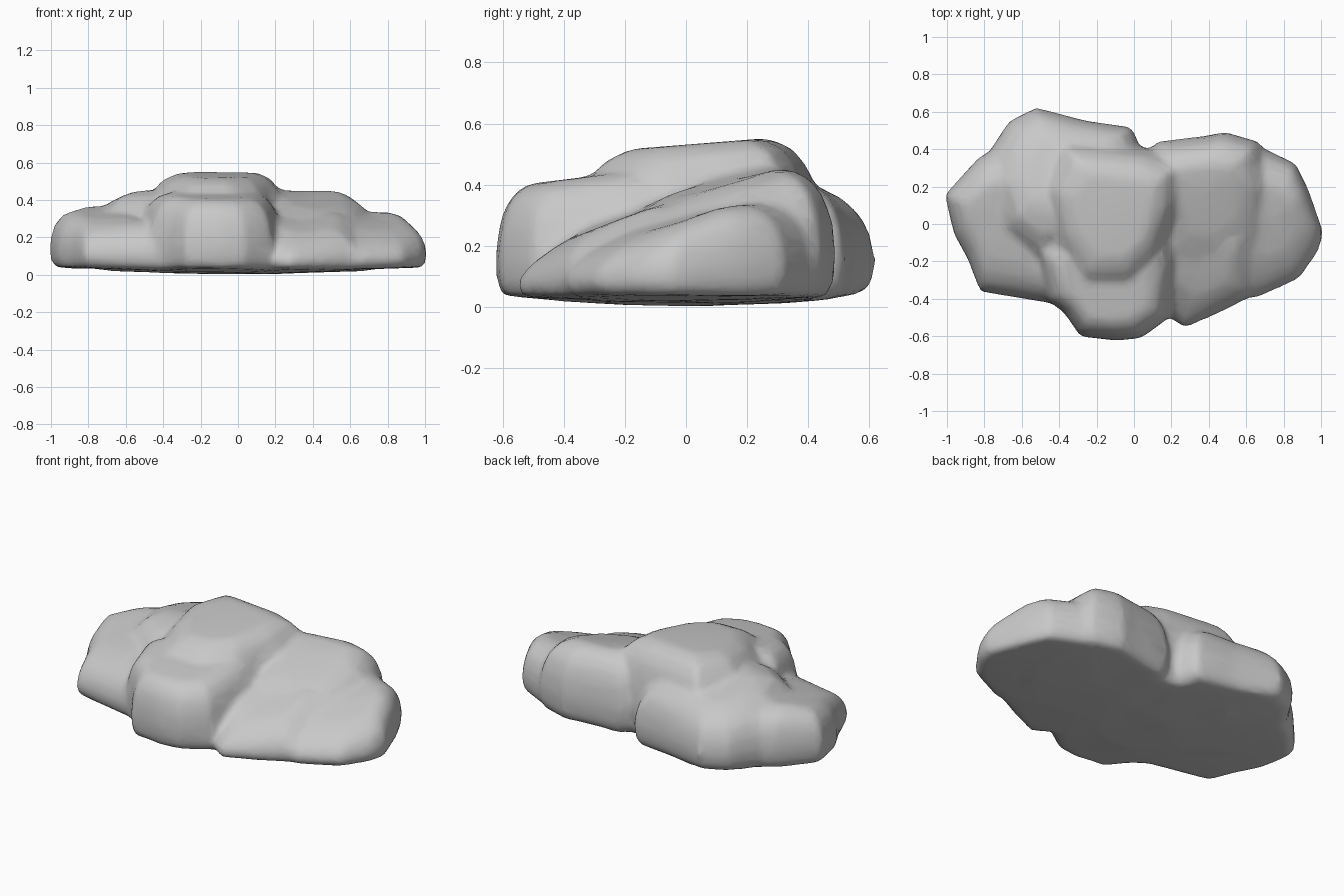
import bpy
import bmesh
from mathutils import Vector

cube = bpy.data.objects.get("Cube")
if cube:
    bpy.data.objects.remove(cube, do_unlink=True)

# Ring profile shared by every lump: fraction of height, inset of outline
PROFILE = [(0, .1), (.12, .02), (.35, 0), (.6, .04), (.8, .13), (.93, .28), (1, .5)]
SWELL = .014


def add_lump(bm, outline, height, lean, roundness=1):
    """Loft a rounded boulder from its plan outline; the top leans along x and y."""
    pts = [Vector(p) for p in outline]
    centre = sum(pts, Vector((0, 0))) / len(pts)
    pts = [p + (p - centre).normalized() * SWELL for p in pts]
    rings = []
    for level, inset in PROFILE:
        ring = []
        for p in pts:
            q = centre + (p - centre) * (1 - inset * roundness)
            top = height + min(Vector(lean).dot(q - centre), .03)
            belly = (.04 * q.x ** 2 + .1 * q.y ** 2) * (1 - level)
            ring.append(bm.verts.new((q.x, q.y, top * level + belly)))
        rings.append(ring)
    count = len(pts)
    for low, high in zip(rings, rings[1:]):
        for i in range(count):
            j = (i + 1) % count
            bm.faces.new((low[i], low[j], high[j], high[i]))
    for cap in (rings[0], rings[-1]):
        hub = bm.verts.new(sum((v.co for v in cap), Vector()) / count)
        for i in range(count):
            bm.faces.new((cap[i], cap[(i + 1) % count], hub))


# Plan outline of each lump
crown = [(-.28, -.36), (-.02, -.36), (.14, -.2), (.25, .1), (.26, .33),
         (.08, .39), (-.38, .44), (-.5, .2), (-.44, -.1)]
front_lump = [(-.36, -.47), (-.28, -.59), (-.1, -.61), (.03, -.6), (.17, -.5),
              (.22, -.2), (.2, .1), (-.3, .1), (-.52, -.15), (-.45, -.4)]
back_lump = [(-.75, .4), (-.66, .54), (-.52, .61), (-.26, .54), (-.02, .51),
             (.05, .33), (0, 0), (-.5, -.2), (-.7, -.05), (-.78, .2)]
right_lump = [(-1, .15), (-.83, .34), (-.7, .42), (-.4, .3), (-.42, -.42),
              (-.82, -.35), (-.88, -.18), (-.95, -.05)]
left_lump = [(.07, .33), (.13, .43), (.4, .46), (.48, .48), (.66, .43), (.74, .2),
             (.7, -.12), (.45, -.3), (.17, -.25), (.1, 0)]
left_spur = [(.1, -.4), (.27, -.55), (.46, -.46), (.62, -.38), (.7, 0), (.3, .2), (.1, 0)]
left_end = [(.6, .44), (.76, .36), (.86, .31), (.92, .18), (1, -.04),
            (.98, -.13), (.88, -.28), (.65, -.39), (.4, -.3), (.4, .2)]

bm = bmesh.new()
add_lump(bm, crown, .535, (0, .08), .9)
add_lump(bm, front_lump, .425, (0, .12), .75)
add_lump(bm, back_lump, .425, (.05, -.2), 1.1)
add_lump(bm, right_lump, .34, (.08, .2))
add_lump(bm, left_lump, .425, (-.1, .3))
add_lump(bm, left_spur, .3, (-.05, .5))
add_lump(bm, left_end, .31, (-.1, .35))
bmesh.ops.recalc_face_normals(bm, faces=bm.faces)
mesh = bpy.data.meshes.new("boulder_body")
bm.to_mesh(mesh)
bm.free()

body = bpy.data.objects.new("boulder_body", mesh)
bpy.context.collection.objects.link(body)

# Fuse the lumps into one weathered skin
remesh = body.modifiers.new("fuse", "REMESH")
remesh.mode = "VOXEL"
remesh.voxel_size = .02
smooth = body.modifiers.new("weather", "SMOOTH")
smooth.factor = .5
smooth.iterations = 12
decimate = body.modifiers.new("simplify", "DECIMATE")
decimate.ratio = .15
depsgraph = bpy.context.evaluated_depsgraph_get()
skin = bpy.data.meshes.new_from_object(body.evaluated_get(depsgraph))
body.modifiers.clear()
body.data = skin
skin.name = "boulder_body"

# Plain grey stone
stone = bpy.data.materials.new("stone_grey")
stone.use_nodes = True
colour = (.58, .58, .58, 1)
stone.diffuse_color = colour
stone.node_tree.nodes["Principled BSDF"].inputs["Base Color"].default_value = colour
skin.materials.clear()
skin.materials.append(stone)

bpy.context.view_layer.objects.active = body
body.select_set(True)
bpy.ops.object.shade_smooth_by_angle(angle=1.1)
